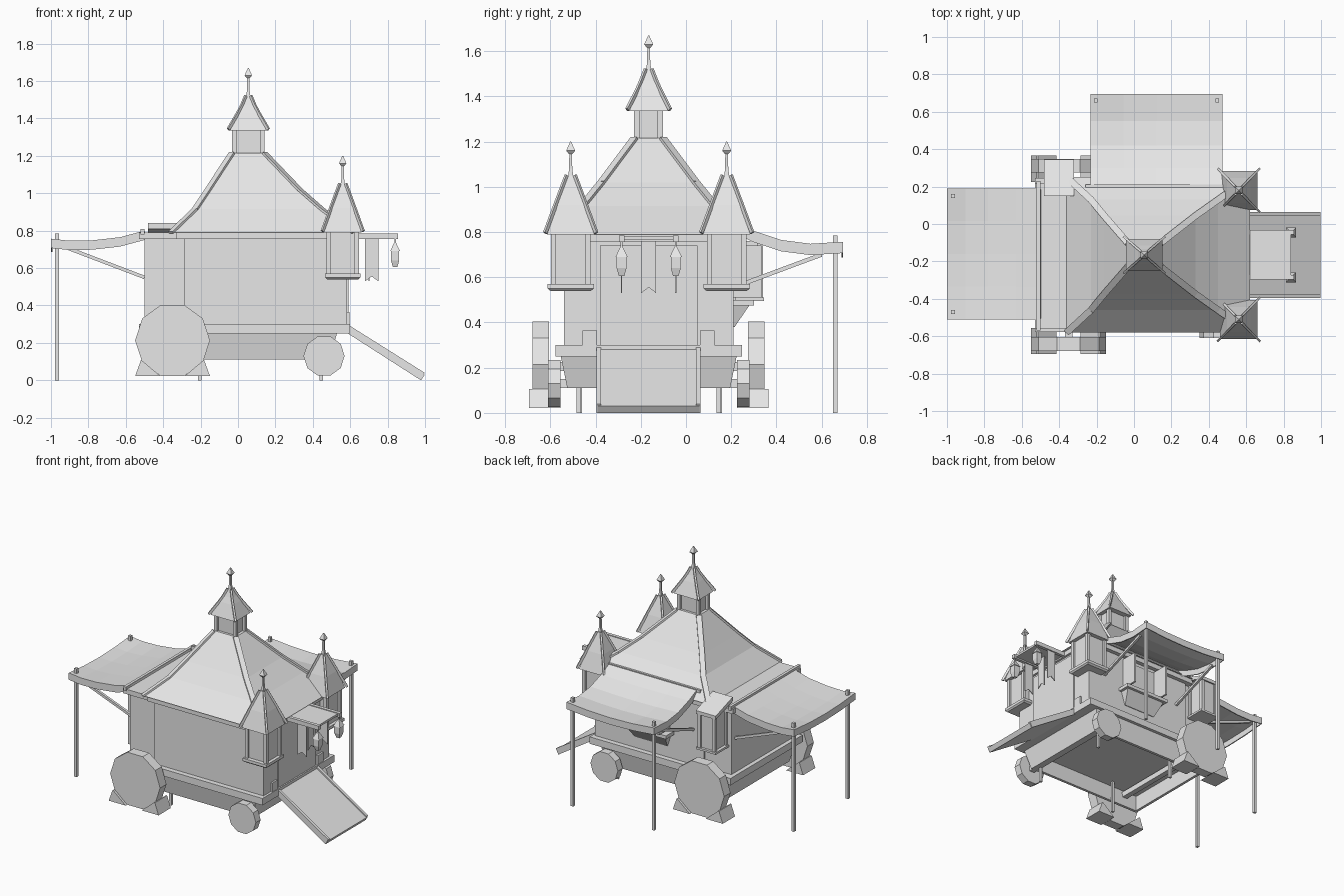
import bpy, bmesh, math
from mathutils import Vector

cube = bpy.data.objects.get("Cube")
if cube:
    bpy.data.objects.remove(cube)

grey = bpy.data.materials.new("plain_grey")
grey.use_nodes = True
grey.diffuse_color = (0.8, 0.8, 0.8, 1)
grey.node_tree.nodes["Principled BSDF"].inputs["Base Color"].default_value = (0.8, 0.8, 0.8, 1)

CX, CY = 0.055, -0.165      # roof peak
SIDES = (-1, 1)


def finish(name, bm):
    bmesh.ops.recalc_face_normals(bm, faces=bm.faces)
    mesh = bpy.data.meshes.new(name)
    bm.to_mesh(mesh)
    bm.free()
    mesh.materials.append(grey)
    obj = bpy.data.objects.new(name, mesh)
    bpy.context.collection.objects.link(obj)
    return obj


def loft(name, rings):
    """Skin a stack of equal rings of points and cap both ends."""
    bm = bmesh.new()
    rows = [[bm.verts.new(p) for p in ring] for ring in rings]
    n = len(rows[0])
    for a, b in zip(rows, rows[1:]):
        for i in range(n):
            j = (i + 1) % n
            bm.faces.new((a[i], a[j], b[j], b[i]))
    bm.faces.new(rows[0])
    bm.faces.new(rows[-1])
    return finish(name, bm)


def rect(x0, x1, y0, y1, z):
    return [(x0, y0, z), (x1, y0, z), (x1, y1, z), (x0, y1, z)]


def box(name, x0, x1, y0, y1, z0, z1):
    return loft(name, [rect(x0, x1, y0, y1, z0), rect(x0, x1, y0, y1, z1)])


def stack(name, cx, cy, levels):
    """Centred tapering shape from (half x, half y, z) levels."""
    return loft(name, [rect(cx - a, cx + a, cy - b, cy + b, z) for a, b, z in levels])


def rod(name, a, b, wide, thick):
    a, b = Vector(a), Vector(b)
    d = (b - a).normalized()
    side = d.cross(Vector((0, 0, 1)))
    side = side.normalized() if side.length > 0.01 else Vector((1, 0, 0))
    up = side.cross(d) * thick
    side *= wide
    ring = [side + up, up - side, -side - up, side - up]
    return loft(name, [[p + v for v in ring] for p in (a, b)])


def hips(name, rings, wide, thick):
    """Boards along the corners of a roof."""
    for low, high in zip(rings, rings[1:]):
        for a, b in zip(low, high):
            rod(name, a, b, wide, thick)


def small_roof(name, x, y, levels, flare):
    """Tapering roof whose hip boards run out past the eaves."""
    stack(name, x, y, levels)
    (a, b, z), rest = levels[0], levels[1:]
    outer = [(a + flare, b + flare, z + 0.006)] + rest
    hips(name + "_hip", [rect(x - p, x + p, y - q, y + q, h) for p, q, h in outer], 0.006, 0.008)


def wheel(name, x, z, r, y0, y1, n=10):
    angles = [2 * math.pi * i / n for i in range(n)]
    return loft(name, [[(x + r * math.cos(t), y, z + r * math.sin(t)) for t in angles] for y in (y0, y1)])


def spire(name, x, y, z0, z1):
    stack(name + "_rod", x, y, [(0.014, 0.014, z0 - 0.02), (0.007, 0.007, z0 + 0.03), (0.006, 0.006, z1 - 0.04)])
    stack(name + "_finial", x, y, [(0.008, 0.008, z1 - 0.055), (0.02, 0.02, z1 - 0.04), (0.002, 0.002, z1)])


def turret(name, x, y, core, post, z0, z1):
    """Walled core with a post at every corner."""
    stack(name + "_core", x, y, [(*core, z0), (*core, z1)])
    for sx in SIDES:
        for sy in SIDES:
            px, py = x + sx * (post[0] - 0.012), y + sy * (post[1] - 0.012)
            stack(name + "_post", px, py, [(0.012, 0.012, z0), (0.012, 0.012, z1)])


def awning(name, place, path, half, sag=0.02):
    """Sagging cloth with a hanging border on its three free edges."""
    bm = bmesh.new()
    across = [-1, -0.5, 0, 0.5, 1]
    rows = []
    for i, (d, z) in enumerate(path):
        drop = sag * i / (len(path) - 1)
        rows.append([bm.verts.new(place(d, t * half, z - drop * (1 - t * t))) for t in across])
    for a, b in zip(rows, rows[1:]):
        for i in range(len(across) - 1):
            bm.faces.new((a[i], a[i + 1], b[i + 1], b[i]))
    wall = set(rows[0])
    free = [e for e in bm.edges if e.is_boundary and not set(e.verts) <= wall]
    new = bmesh.ops.extrude_edge_only(bm, edges=free)["geom"]
    bmesh.ops.translate(bm, vec=(0, 0, -0.05), verts=[v for v in new if isinstance(v, bmesh.types.BMVert)])
    obj = finish(name, bm)
    obj.modifiers.new("cloth_thickness", "SOLIDIFY").thickness = 0.008


def banner(name, place, width, z0, z1):
    outline = [(-width, z1), (width, z1), (width, z0), (0, z0 + 0.025), (-width, z0)]
    loft(name, [[place(u, z, t) for u, z in outline] for t in (-0.003, 0.003)])


# Hull skirt, hollow underneath, then plinth and walls
loft("lower_hull", [rect(-0.5, 0.53, -0.555, 0.225, 0.255), rect(-0.46, 0.49, -0.525, 0.195, 0.11),
                    rect(-0.44, 0.47, -0.505, 0.175, 0.11), rect(-0.46, 0.49, -0.525, 0.195, 0.24)])
box("plinth", -0.53, 0.6, -0.577, 0.247, 0.25, 0.3)
box("main_walls", -0.29, 0.583, -0.54, 0.21, 0.3, 0.77)
box("rear_walls", -0.5, -0.29, -0.525, 0.195, 0.3, 0.77)
box("main_eave", -0.33, 0.6, -0.57, 0.24, 0.755, 0.79)
box("rear_eave", -0.53, -0.33, -0.56, 0.22, 0.755, 0.79)
box("rear_awning_bar", -0.52, -0.5, -0.57, 0.23, 0.78, 0.81)
box("door", 0.58, 0.59, -0.38, 0.05, 0.3, 0.74)

# Main roof with hip boards
levels = [(-0.36, 0.62, 0.415, 0.79), (-0.23, 0.45, 0.295, 0.915),
          (-0.16, 0.33, 0.21, 1.02), (-0.033, 0.143, 0.064, 1.215)]
roof = [rect(x0, x1, CY - h, CY + h, z) for x0, x1, h, z in levels]
loft("main_roof", roof)
hips("roof_hip", roof, 0.018, 0.006)
box("roof_batten", -0.26, 0.49, 0.195, 0.21, 0.82, 0.852)

# Cupola
turret("cupola", CX, CY, (0.067, 0.046), (0.088, 0.064), 1.2, 1.35)
small_roof("cupola_roof", CX, CY, [(0.098, 0.086, 1.335), (0.055, 0.05, 1.43),
                                   (0.034, 0.032, 1.47), (0.013, 0.013, 1.52)], 0.009)
spire("cupola_spire", CX, CY, 1.52, 1.67)

# Front towers
for s in SIDES:
    x, y = 0.56, CY + 0.345 * s
    turret("tower", x, y, (0.072, 0.072), (0.087, 0.088), 0.56, 0.8)
    stack("tower_base", x, y, [(0.085, 0.09, 0.54), (0.095, 0.102, 0.55), (0.095, 0.102, 0.57)])
    small_roof("tower_roof", x, y, [(0.1, 0.104, 0.79), (0.064, 0.067, 0.92), (0.016, 0.018, 1.05)], 0.009)
    spire("tower_spire", x, y, 1.05, 1.2)
    # Porch beam, lantern, side banner and step block
    py = CY + 0.12 * s
    box("porch_beam", 0.58, 0.855, py - 0.012, py + 0.012, 0.755, 0.785)
    stack("lantern", 0.84, py, [(0.012, 0.012, 0.605), (0.022, 0.022, 0.64), (0.022, 0.022, 0.69)])
    stack("lantern_cap", 0.84, py, [(0.027, 0.027, 0.69), (0.005, 0.005, 0.735)])
    rod("lantern_hook", (0.84, py, 0.73), (0.84, py, 0.76), 0.004, 0.004)
    banner("side_banner", lambda u, z, t: (0.715 + u, py + t, z), 0.035, 0.53, 0.76)
    sy = CY + 0.26 * s
    box("step_block", 0.56, 0.596, sy - 0.032, sy + 0.032, 0.3, 0.365)
box("porch_roof", 0.58, 0.84, CY - 0.13, CY + 0.13, 0.765, 0.78)
banner("middle_banner", lambda u, z, t: (0.7 + t, CY + u, z), 0.033, 0.53, 0.76)


# Ramp with raised side rails
def ramp(name, y0, y1, lift):
    loft(name, [[(0.58, y, 0.255), (0.6, y, 0.28 + lift), (0.998, y, 0.03 + lift), (0.978, y, 0)] for y in (y0, y1)])


ramp("ramp", -0.39, 0.06, 0)
for y in (-0.395, 0.045):
    ramp("ramp_rail", y, y + 0.02, 0.01)

# Wheels, chocks, axles and props
for s in SIDES:
    def ys(a, b):
        return sorted((CY + s * a, CY + s * b))
    wheel("rear_wheel", -0.35, 0.213, 0.2, *ys(0.44, 0.513))
    wheel("front_wheel", 0.46, 0.13, 0.11, *ys(0.39, 0.445))
    for d in SIDES:
        outline = [(0.064, 0.022), (0.2, 0.022), (0.17, 0.105), (0.163, 0.105)]
        loft("wheel_chock", [[(-0.35 + d * u, y, z) for u, z in outline] for y in ys(0.39, 0.53)])
    for x in (-0.205, 0.445):
        py = CY + 0.31 * s
        box("prop", x - 0.009, x + 0.009, py - 0.009, py + 0.009, 0, 0.25)
for x, z, w in ((-0.35, 0.205, 0.45), (0.46, 0.13, 0.4)):
    box("axle", x - 0.02, x + 0.02, CY - w, CY + w, z - 0.02, z + 0.02)

# Rear and side awnings on poles with braces
awning("rear_awning", lambda d, t, z: (-d, CY + 0.005 + t, z),
       [(0.5, 0.8), (0.63, 0.765), (0.78, 0.748), (0.9, 0.746), (1.0, 0.757)], 0.35)
awning("side_awning", lambda d, t, z: (0.12 + t, d, z),
       [(0.2, 0.85), (0.3, 0.805), (0.42, 0.765), (0.55, 0.748), (0.695, 0.757)], 0.352)
for s in SIDES:
    y, x = CY + 0.005 + 0.31 * s, 0.12 + 0.325 * s
    box("rear_pole", -0.978, -0.958, y - 0.01, y + 0.01, 0, 0.785)
    box("side_pole", x - 0.01, x + 0.01, 0.65, 0.67, 0, 0.785)
    rod("rear_brace", (-0.5, y, 0.55), (-0.92, y, 0.71), 0.009, 0.009)
    rod("side_brace", (x, 0.21, 0.555), (x, 0.6, 0.7), 0.009, 0.009)

# Bay window on the rear corner
turret("bay", -0.4, 0.265, (0.058, 0.062), (0.07, 0.075), 0.5, 0.76)
box("bay_sill", -0.48, -0.32, 0.19, 0.345, 0.495, 0.51)
loft("bay_roof", [[(x, 0.15, 0.81), (x, 0.15, 0.84), (x, 0.345, 0.775), (x, 0.345, 0.75)] for x in (-0.48, -0.32)])

# Side counter with hatch and shutters
loft("counter_bracket", [rect(0, 0.26, 0.2, 0.215, 0.38), rect(-0.03, 0.29, 0.2, 0.28, 0.475)])
box("counter_top", -0.05, 0.31, 0.2, 0.3, 0.475, 0.5)
box("hatch", 0, 0.26, 0.205, 0.218, 0.5, 0.73)
for x in (-0.01, 0.27):
    box("shutter", x - 0.007, x + 0.007, 0.21, 0.335, 0.51, 0.74)
